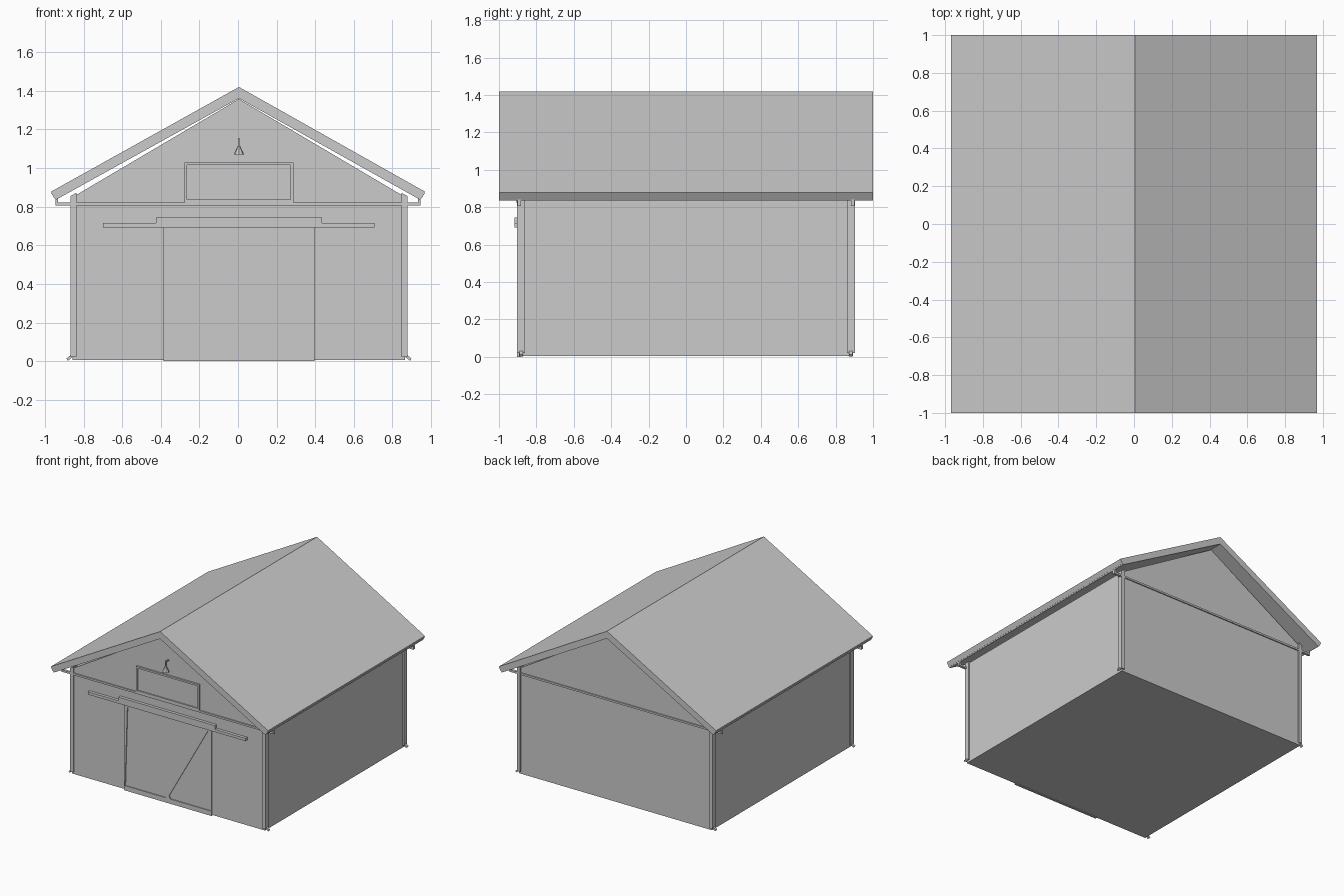
import bpy, bmesh
from mathutils import Vector

if "Cube" in bpy.data.objects:
    bpy.data.objects.remove(bpy.data.objects["Cube"])

CX = 0.005  # building axis


def prism(name, pts, y0, y1):
    """Extrude an (x, z) outline along y."""
    bm = bmesh.new()
    face = bm.faces.new([bm.verts.new((x, y0, z)) for x, z in pts])
    ext = bmesh.ops.extrude_face_region(bm, geom=[face])
    moved = [v for v in ext["geom"] if isinstance(v, bmesh.types.BMVert)]
    bmesh.ops.translate(bm, verts=moved, vec=(0, y1 - y0, 0))
    bmesh.ops.recalc_face_normals(bm, faces=bm.faces)
    mesh = bpy.data.meshes.new(name)
    bm.to_mesh(mesh)
    bm.free()
    ob = bpy.data.objects.new(name, mesh)
    bpy.context.collection.objects.link(ob)
    return ob


def box(name, x0, x1, y0, y1, z0, z1):
    return prism(name, [(x0, z0), (x1, z0), (x1, z1), (x0, z1)], y0, y1)


def bar(name, a, b, w, y0, y1):
    """Straight bar between two (x, z) points, w wide."""
    a, b = Vector(a), Vector(b)
    d = (b - a).normalized() * w / 2
    n = Vector((-d.y, d.x))
    return prism(name, [a + n, a - n, b - n, b + n], y0, y1)


def mx(s, x):
    return CX + s * x


# Walls with gables, one closed shell
prism("walls", [(mx(-1, 0.861), 0.005), (mx(1, 0.861), 0.005), (mx(1, 0.861), 0.85),
                (CX, 1.358), (mx(-1, 0.861), 0.85)], -0.893, 0.893)

# Roof: folded slab with square-cut eaves
prism("roof", [(-0.968, 0.878), (CX, 1.42), (0.968, 0.878), (0.943, 0.836),
               (CX, 1.361), (-0.943, 0.836)], -1, 1)

# Belt trim across both gable ends
for name, y0, y1 in (("front_belt", -0.902, -0.89), ("back_belt", 0.89, 0.902)):
    box(name, mx(-1, 0.87), mx(1, 0.87), y0, y1, 0.806, 0.821)

for s in (-1, 1):
    # Gutter lip under the eaves
    bar("gutter", (s * 0.962, 0.873), (s * 0.945, 0.845), 0.012, -1, 1)
    for t in (-1, 1):
        # Corner board with sloped top
        prism("corner_board", [(mx(s, 0.842), 0.022), (mx(s, 0.872), 0.022),
                               (mx(s, 0.872), 0.855), (mx(s, 0.842), 0.872)],
              t * 0.86, t * 0.903)
        # Downpipe elbow and splash foot
        ya, yb = t * 0.882, t * 0.902
        box("downpipe_drop", s * 0.932, s * 0.946, ya, yb, 0.806, 0.862)
        box("downpipe_elbow", mx(s, 0.86), s * 0.946, ya, yb, 0.806, 0.821)
        bar("downpipe_foot", (mx(s, 0.862), 0.03), (mx(s, 0.89), 0.008), 0.014,
            t * 0.872, t * 0.89)

# Double sliding door with recessed triangular panels
door = box("sliding_door", mx(-1, 0.39), mx(1, 0.39), -0.903, -0.885, 0, 0.72)
for s in (-1, 1):
    cut = prism("panel_cutter", [(mx(s, 0.36), 0.68), (mx(s, 0.38), 0.038),
                                 (mx(s, 0.02), 0.038), (mx(s, 0.013), 0.065)],
                -0.95, -0.896)
    cut.hide_render = True
    cut.hide_set(True)
    mod = door.modifiers.new("panel", "BOOLEAN")
    mod.object = cut
    mod.operation = "DIFFERENCE"
    mod.solver = "EXACT"

# Door rail and raised cover
box("door_rail", mx(-1, 0.703), mx(1, 0.703), -0.917, -0.89, 0.693, 0.715)
box("rail_cover", mx(-1, 0.43), mx(1, 0.43), -0.917, -0.89, 0.715, 0.745)

# Loft hatch: four frame boards and a panel
hx, z0, z1, w = 0.282, 0.823, 1.03, 0.014
for s in (-1, 1):
    box("hatch_side", mx(s, hx - w), mx(s, hx), -0.907, -0.89, z0, z1)
for z in (z0, z1 - w):
    box("hatch_rail", mx(-1, hx - w), mx(1, hx - w), -0.907, -0.89, z, z + w)
box("hatch_panel", mx(-1, hx - w), mx(1, hx - w), -0.897, -0.89, z0 + w, z1 - w)

# Gable lamp: shade, stem and bracket
bpy.ops.mesh.primitive_cone_add(vertices=8, radius1=0.028, radius2=0.006, depth=0.045,
                                location=(CX, -0.93, 1.092))
bpy.context.object.name = "lamp_shade"
box("lamp_stem", CX - 0.004, CX + 0.004, -0.934, -0.926, 1.11, 1.15)
box("lamp_bracket", CX - 0.004, CX + 0.004, -0.934, -0.89, 1.145, 1.155)
